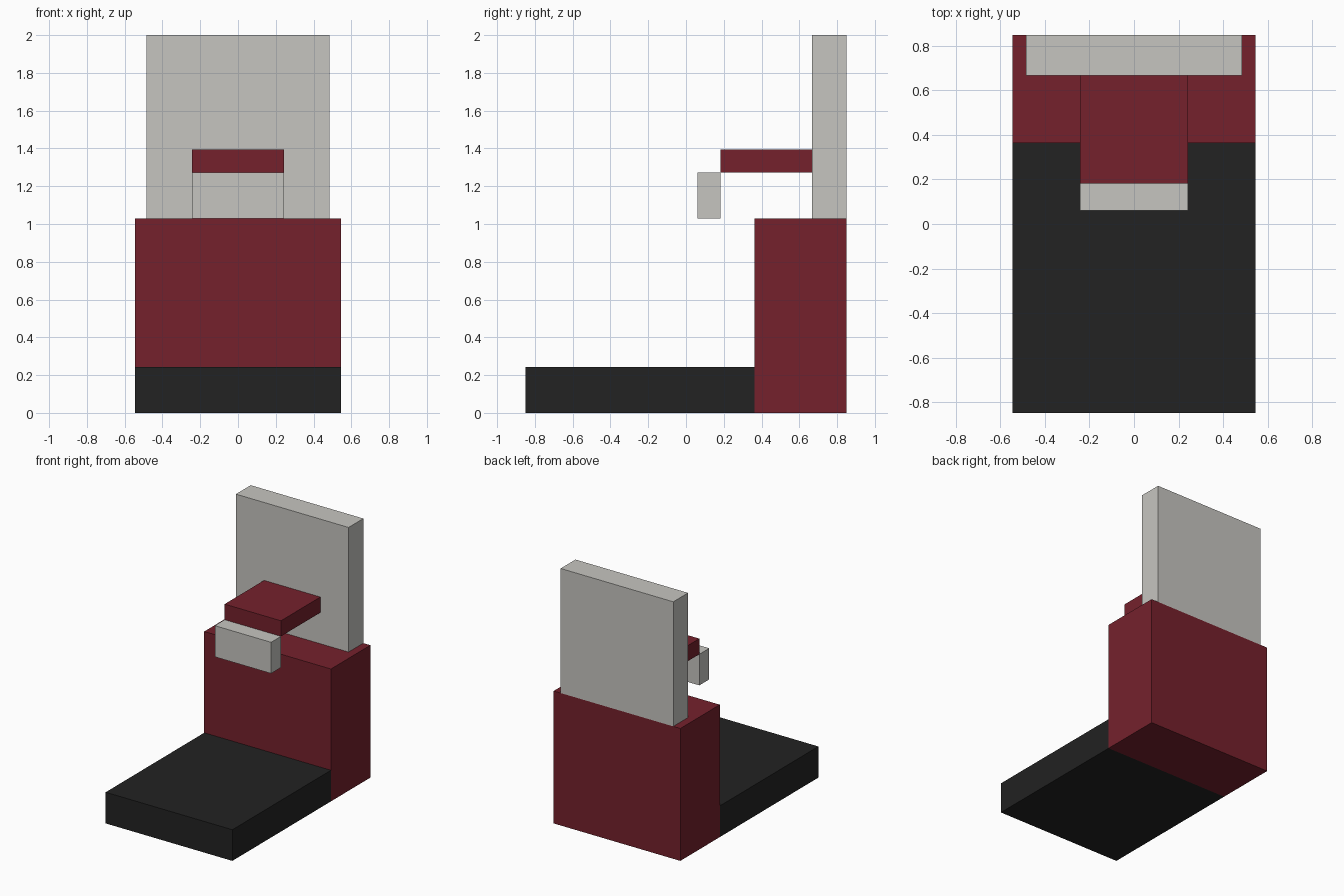
import bpy, bmesh

if "Cube" in bpy.data.objects:
    bpy.data.objects.remove(bpy.data.objects["Cube"])

U = 2 / 33  # the model sits on a regular grid of 33 units height


def material(name, rgb):
    m = bpy.data.materials.new(name)
    m.diffuse_color = (*rgb, 1)
    m.use_nodes = True
    m.node_tree.nodes["Principled BSDF"].inputs["Base Color"].default_value = m.diffuse_color
    return m


black = material("black", (0.016, 0.016, 0.016))
red = material("dark red", (0.178, 0.0152, 0.0252))
grey = material("light grey", (0.565, 0.558, 0.527))


def box(name, mat, half_x, y, z):
    """Box centred on x = 0, with y and z ranges in grid units."""
    size = (2 * half_x, y[1] - y[0], z[1] - z[0])
    centre = (0, sum(y) / 2, sum(z) / 2)
    bm = bmesh.new()
    bmesh.ops.create_cube(bm, size=1)
    for v in bm.verts:
        v.co = [(c * s + o) * U for c, s, o in zip(v.co, size, centre)]
    me = bpy.data.meshes.new(name)
    bm.to_mesh(me)
    bm.free()
    me.materials.append(mat)
    bpy.context.collection.objects.link(bpy.data.objects.new(name, me))


box("floor_plate", black, 9, (-14, 6), (0, 4))
box("rear_body", red, 9, (6, 14), (0, 17))
box("back_panel", grey, 8, (11, 14), (17, 33))
box("overhead_arm", red, 4, (3, 11), (21, 23))
box("hanging_front_block", grey, 4, (1, 3), (17, 21))
